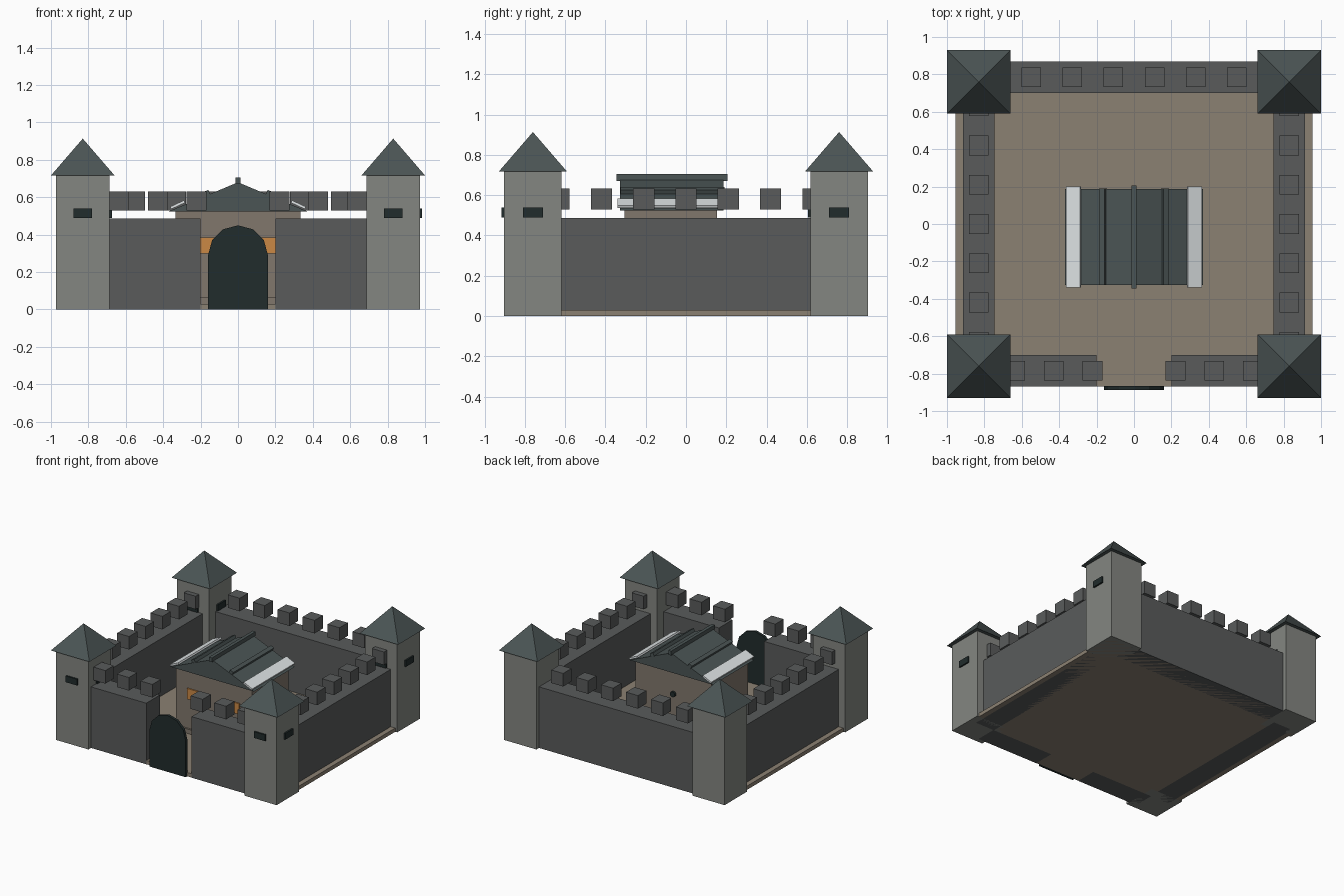
import bpy, bmesh
from math import sin, cos, pi, radians

cube = bpy.data.objects.get("Cube")
if cube:
    bpy.data.objects.remove(cube, do_unlink=True)


def material(name, r, g, b):
    m = bpy.data.materials.new(name)
    m.use_nodes = True
    m.diffuse_color = (r, g, b, 1)
    m.node_tree.nodes["Principled BSDF"].inputs["Base Color"].default_value = (r, g, b, 1)
    return m


WALL = material("dark_stone", 0.1, 0.105, 0.105)
TOWER = material("light_stone", 0.23, 0.24, 0.22)
ROOF = material("slate", 0.07, 0.09, 0.09)
EARTH = material("earth", 0.26, 0.22, 0.17)
PLASTER = material("plaster", 0.22, 0.185, 0.15)
DARK = material("dark_opening", 0.015, 0.025, 0.025)
GLOW = material("lit_window", 0.6, 0.25, 0.06)
PALE = material("pale_trim", 0.75, 0.79, 0.8)


def finish(bm, name, mat):
    bmesh.ops.recalc_face_normals(bm, faces=bm.faces)
    mesh = bpy.data.meshes.new(name)
    bm.to_mesh(mesh)
    bm.free()
    mesh.materials.append(mat)
    obj = bpy.data.objects.new(name, mesh)
    bpy.context.collection.objects.link(obj)
    return obj


def box(name, mat, xs, ys, zs, tilt=0):
    """Box spanning three ranges, tilted about its own y axis."""
    bm = bmesh.new()
    bmesh.ops.create_cube(bm, size=1)
    spans = (xs, ys, zs)
    bmesh.ops.scale(bm, vec=[b - a for a, b in spans], verts=bm.verts)
    obj = finish(bm, name, mat)
    obj.location = [(a + b) / 2 for a, b in spans]
    obj.rotation_euler.y = tilt
    return obj


def around(c, size):
    return (c - size / 2, c + size / 2)


def prism(name, mat, profile, y0, y1):
    """Extrude an x-z profile along y."""
    bm = bmesh.new()
    face = bm.faces.new([bm.verts.new((x, y0, z)) for x, z in profile])
    moved = bmesh.ops.extrude_face_region(bm, geom=[face])["geom"]
    bmesh.ops.translate(bm, vec=(0, y1 - y0, 0),
                        verts=[v for v in moved if isinstance(v, bmesh.types.BMVert)])
    return finish(bm, name, mat)


TX, TY = 0.83, 0.76      # tower centres
WY = 0.785               # front and back wall centres
THICK, TOP = 0.17, 0.487
SLIT = (0.49, 0.54)

# Courtyard and paved patch
box("courtyard_ground", EARTH, (-0.955, 0.955), (-0.868, 0.868), (0, 0.03))
box("yard_patch", EARTH, (-0.59, -0.28), (0.27, 0.535), (0.025, 0.034))

# Corner towers with pyramid roofs and slits
for sx, side in ((-1, "right"), (1, "left")):
    for sy, end in ((-1, "front"), (1, "back")):
        tag = f"{end}_{side}"
        x, y = sx * TX, sy * TY
        box("tower_" + tag, TOWER, around(x, 0.285), around(y, 0.285), (0, 0.718))
        bm = bmesh.new()
        bmesh.ops.create_cone(bm, cap_ends=True, segments=4, radius1=0.17 * 2 ** 0.5,
                              radius2=0, depth=0.197)
        roof = finish(bm, "tower_roof_" + tag, ROOF)
        roof.location = (x, y, 0.815)
        roof.rotation_euler.z = pi / 4
        box("front_slit_" + tag, DARK, around(x, 0.1), around(y - 0.145, 0.02), SLIT)
        box("side_slit_" + tag, DARK, around(x + 0.145, 0.02), around(y, 0.1), SLIT)


# Curtain walls and floating merlons
def merlon(x, y):
    box("merlon", WALL, around(x, 0.105), around(y, 0.105), (0.528, 0.632))


box("back_wall", WALL, (-0.75, 0.75), around(WY, THICK), (0, TOP))
for i in range(6):
    merlon(-0.55 + 0.22 * i, WY)
for s, side in ((-1, "right"), (1, "left")):
    box(side + "_wall", WALL, around(s * TX, THICK), (-0.7, 0.7), (0, TOP))
    box("front_wall_" + side, WALL, sorted((s * 0.2, s * 0.75)), around(-WY, THICK), (0, TOP))
    for i in range(7):
        merlon(s * TX, 0.21 * (i - 3))
    for i in range(3):
        merlon(s * (0.222 + 0.207 * i), -WY)

# Arched gate
arch = [(0.16 * cos(pi * i / 6), 0.29 + 0.16 * sin(pi * i / 6)) for i in range(7)]
prism("gate", DARK, [(0.16, 0)] + arch + [(-0.16, 0)], -0.888, -0.866)

# Hall body, plinth and openings
box("hall_plinth", PLASTER, (-0.345, 0.345), (-0.32, 0.17), (0.03, 0.065))
box("hall_walls", PLASTER, (-0.335, 0.335), (-0.305, 0.155), (0.03, 0.53))
for s in (-1, 1):
    box("hall_window", GLOW, around(s * 0.17, 0.12), around(-0.305, 0.02), (0.3, 0.385))
bm = bmesh.new()
bmesh.ops.create_cone(bm, cap_ends=True, segments=12, radius1=0.022, radius2=0.022, depth=0.03)
round_window = finish(bm, "round_window", DARK)
round_window.location = (0, 0.157, 0.343)
round_window.rotation_euler.x = pi / 2

# Hall roof with ridge, ribs and pale eave strips
prism("hall_roof", ROOF, [(-0.37, 0.525), (0.37, 0.525), (0, 0.68)], -0.327, 0.187)
box("roof_ridge", ROOF, around(0, 0.026), (-0.345, 0.205), (0.67, 0.705))
for s in (-1, 1):
    tilt = s * radians(25)
    box("roof_rib", ROOF, around(s * 0.165, 0.03), (-0.325, 0.19), (0.6, 0.635), tilt)
    box("eave_strip", PALE, around(s * 0.323, 0.082), (-0.34, 0.2), (0.553, 0.567), tilt)
